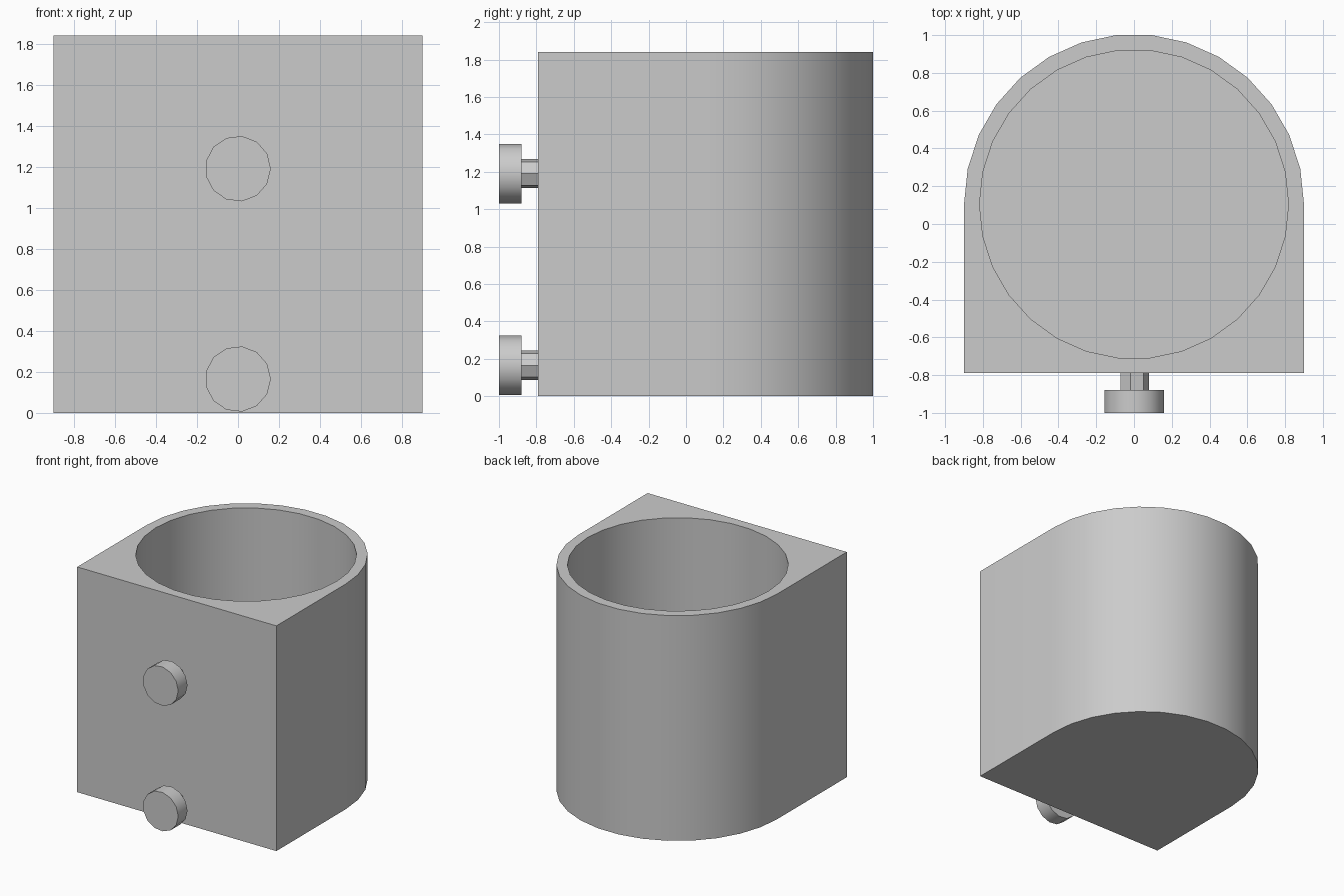
import bpy, bmesh
from math import cos, sin, tau, pi, radians

if "Cube" in bpy.data.objects:
    bpy.data.objects.remove(bpy.data.objects["Cube"], do_unlink=True)

grey = bpy.data.materials.new("plain grey")
grey.use_nodes = True
grey.diffuse_color = (0.6, 0.6, 0.6, 1)
grey.node_tree.nodes["Principled BSDF"].inputs["Base Color"].default_value = (0.6, 0.6, 0.6, 1)

HEIGHT, FLOOR = 1.84, 0.08
CENTRE_Y, FRONT_Y = 0.105, -0.79
OUTER_R, BORE_R, SIDES = 0.9, 0.818, 30


def finish(obj):
    if not obj.data.materials:
        obj.data.materials.append(grey)
    bpy.ops.object.select_all(action="DESELECT")
    obj.select_set(True)
    bpy.context.view_layer.objects.active = obj
    bpy.ops.object.shade_smooth_by_angle(angle=radians(30))


def arc(radius, steps):
    return [(radius * cos(tau * i / SIDES), CENTRE_Y + radius * sin(tau * i / SIDES))
            for i in range(steps)]


def wall(bm, outline, low, high):
    """Vertical wall around an outline, closed at the bottom; returns the rim edges."""
    bottom = [bm.verts.new((x, y, low)) for x, y in outline]
    top = [bm.verts.new((x, y, high)) for x, y in outline]
    bm.faces.new(bottom)
    n = len(outline)
    for i in range(n):
        j = (i + 1) % n
        bm.faces.new((bottom[i], bottom[j], top[j], top[i]))
    return [bm.edges.get((top[i], top[(i + 1) % n])) for i in range(n)]


# Holder body: flat front, rounded back, blind round bore
bm = bmesh.new()
outline = arc(OUTER_R, SIDES // 2 + 1) + [(-OUTER_R, FRONT_Y), (OUTER_R, FRONT_Y)]
rim = wall(bm, outline, 0, HEIGHT) + wall(bm, arc(BORE_R, SIDES), FLOOR, HEIGHT)
bmesh.ops.triangle_fill(bm, edges=rim, use_beauty=True)
bmesh.ops.recalc_face_normals(bm, faces=bm.faces)
mesh = bpy.data.meshes.new("holder_body")
bm.to_mesh(mesh)
bm.free()
body = bpy.data.objects.new("holder_body", mesh)
bpy.context.collection.objects.link(body)
finish(body)


def peg(name, sides, radius, back, front, z):
    """Cylinder along y with its first corner pointing to +x."""
    bpy.ops.mesh.primitive_cylinder_add(
        vertices=sides, radius=radius, depth=back - front,
        location=(0, (back + front) / 2, z), rotation=(pi / 2, 0, 0))
    obj = bpy.context.object
    obj.name = name
    # Turn the ring so that a corner lies on the +x axis
    for v in obj.data.vertices:
        x, y = v.co.x, v.co.y
        v.co.x, v.co.y = y, -x
    finish(obj)


# Mounting studs on the front: thin stem and wide head
for label, z in (("lower", 0.165), ("upper", 1.19)):
    peg(label + "_stud_stem", 7, 0.08, FRONT_Y, -0.88, z)
    peg(label + "_stud_head", 13, 0.16, -0.88, -1.0, z)
